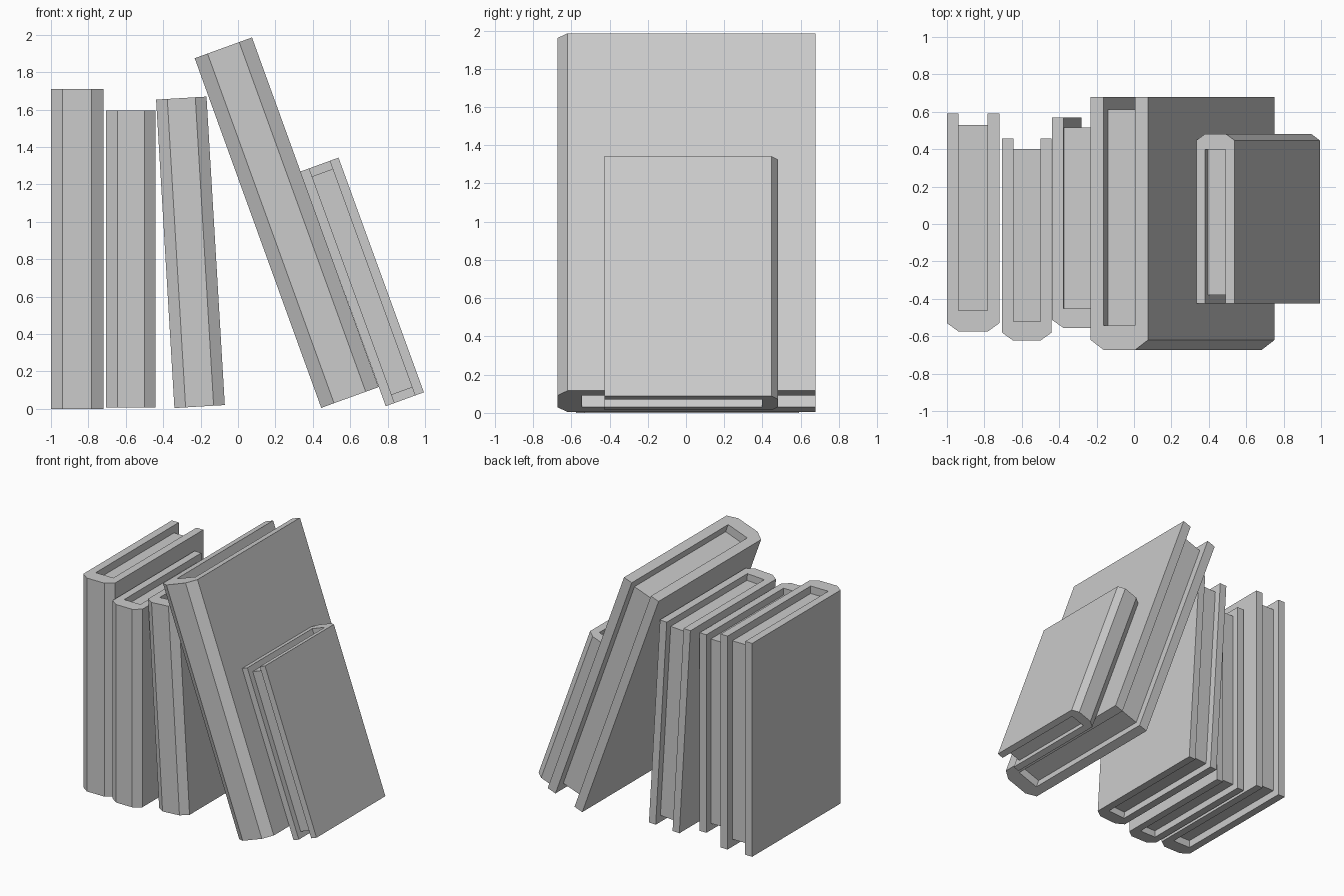
import bpy, bmesh, math

if "Cube" in bpy.data.objects:
    bpy.data.objects.remove(bpy.data.objects["Cube"])


def prism(name, profile, z0, z1, parent=None):
    """Extrude a closed xy profile from z0 to z1."""
    bm = bmesh.new()
    face = bm.faces.new([bm.verts.new((x, y, z0)) for x, y in profile])
    ext = bmesh.ops.extrude_face_region(bm, geom=[face])
    top = [v for v in ext["geom"] if isinstance(v, bmesh.types.BMVert)]
    bmesh.ops.translate(bm, verts=top, vec=(0, 0, z1 - z0))
    bmesh.ops.recalc_face_normals(bm, faces=bm.faces)
    mesh = bpy.data.meshes.new(name)
    bm.to_mesh(mesh)
    bm.free()
    obj = bpy.data.objects.new(name, mesh)
    bpy.context.collection.objects.link(obj)
    obj.parent = parent
    return obj


def book(name, corner, tilt, width, height, spine, fore, board, bevel, inner, inset):
    """corner = lower left (x, z); spine and fore edge are y values."""
    s = 1 if fore > spine else -1          # direction from spine to fore edge
    w, t = width, board
    shoulder, inside = spine + s * bevel, spine + s * inner

    # U-shaped cover with chamfered spine
    cover = prism(name + "_cover", [
        (0, fore), (0, shoulder), (t, spine), (w - t, spine), (w, shoulder), (w, fore),
        (w - t, fore), (w - t, inside), (t, inside), (t, fore)], 0, height)
    cover.location = (corner[0], 0, corner[1])
    cover.rotation_euler = (0, -math.radians(tilt), 0)

    # page block, set back from the three open edges
    edge = fore - s * inset
    prism(name + "_pages", [(t, inside), (w - t, inside), (w - t, edge), (t, edge)],
          inset, height - inset, cover)


# name, corner, tilt, width, height, spine y, fore y, board, bevel, inner, inset
book("first_upright_book", (-1.0, 0.0), 0, 0.28, 1.71, -0.575, 0.59, 0.062, 0.045, 0.113, 0.06)
book("second_upright_book", (-0.705, 0.008), 0, 0.264, 1.587, -0.624, 0.457, 0.06, 0.043, 0.104, 0.055)
book("slightly_leaning_book", (-0.34, 0.004), 3.4, 0.27, 1.652, -0.555, 0.57, 0.06, 0.042, 0.104, 0.055)
book("large_leaning_book", (0.445, 0.005), 19.9, 0.326, 1.988, -0.673, 0.678, 0.073, 0.053, 0.13, 0.067)
book("small_leaning_book", (0.79, 0.014), 20.0, 0.217, 1.335, 0.482, -0.425, 0.05, 0.035, 0.085, 0.046)
